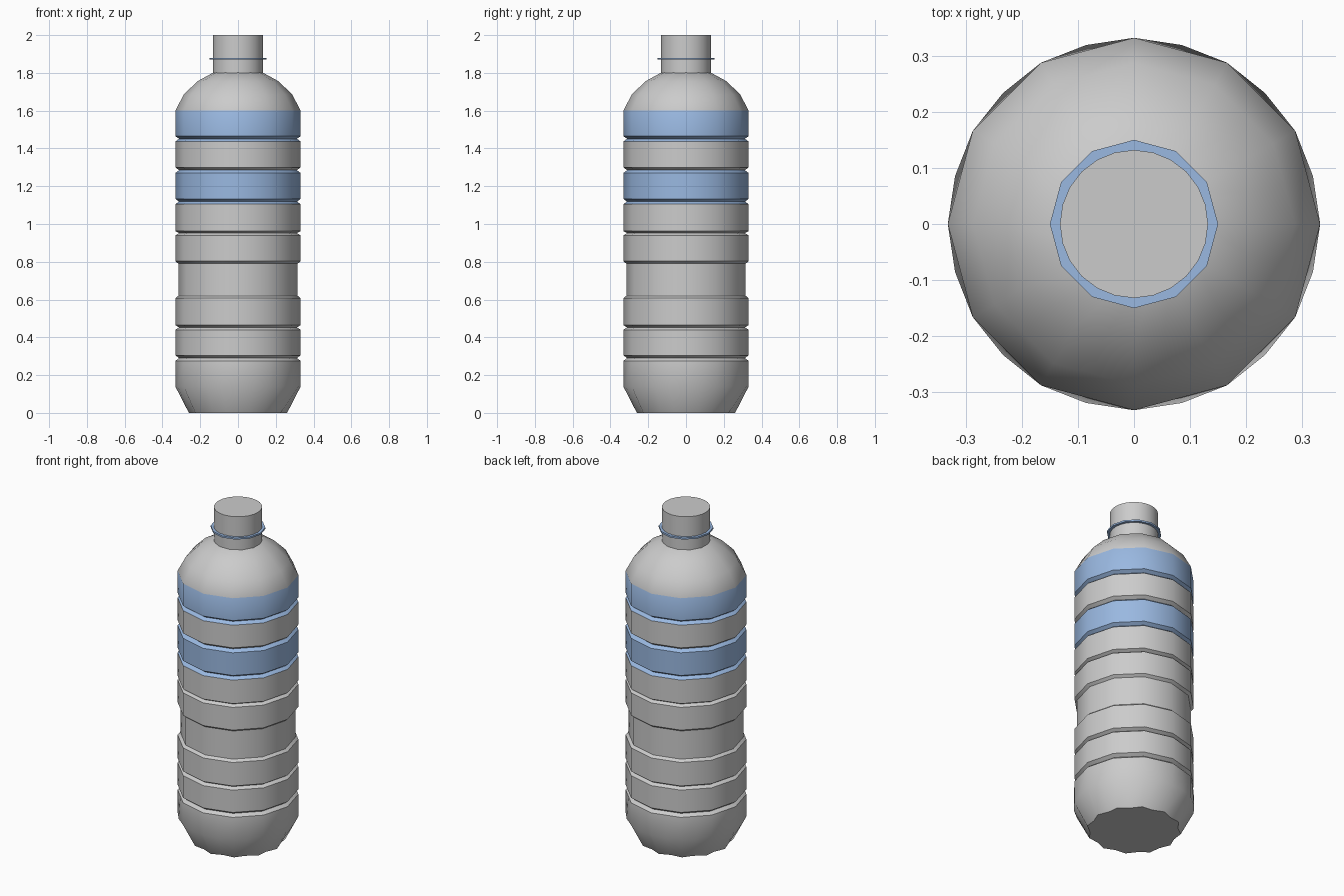
import bpy, bmesh
from math import cos, sin, pi, radians

if "Cube" in bpy.data.objects:
    bpy.data.objects.remove(bpy.data.objects["Cube"])

blue = bpy.data.materials.new("blue")
blue.diffuse_color = (0.32, 0.48, 0.75, 1)
blue.use_nodes = True
blue.node_tree.nodes["Principled BSDF"].inputs["Base Color"].default_value = blue.diffuse_color
grey = bpy.data.materials.new("grey")
grey.diffuse_color = (0.8, 0.8, 0.8, 1)
grey.use_nodes = True
grey.node_tree.nodes["Principled BSDF"].inputs["Base Color"].default_value = grey.diffuse_color

FLAT = cos(pi / 12)  # in-between points lie on the edges of a 12-gon


def lathe(name, rings, mats, blue_ranges=(), angle=40):
    """rings: (radius, z, factor for the in-between columns), bottom to top."""
    bm = bmesh.new()
    loops = []
    for r, z, k in rings:
        loop = []
        for i in range(24):
            rad = r * (k if i % 2 else 1)
            a = i * pi / 12
            loop.append(bm.verts.new((rad * cos(a), rad * sin(a), z)))
        loops.append(loop)
    for lo, hi in zip(loops, loops[1:]):
        zm = (lo[0].co.z + hi[0].co.z) / 2
        for i in range(24):
            j = (i + 1) % 24
            f = bm.faces.new((lo[i], lo[j], hi[j], hi[i]))
            f.material_index = int(any(a < zm < b for a, b in blue_ranges))
    bm.faces.new(loops[0][::-1])
    bm.faces.new(loops[-1])
    me = bpy.data.meshes.new(name)
    bm.to_mesh(me)
    bm.free()
    ob = bpy.data.objects.new(name, me)
    bpy.context.collection.objects.link(ob)
    for m in mats:
        me.materials.append(m)
    bpy.ops.object.select_all(action='DESELECT')
    ob.select_set(True)
    bpy.context.view_layer.objects.active = ob
    bpy.ops.object.shade_smooth_by_angle(angle=radians(angle))
    return ob


R, WAIST, GROOVE = 0.332, 0.316, 0.312

# Body: scalloped foot, grooved bands, narrow waist, domed shoulder
rings = [(0.26, 0, 0.93), (R, 0.14, 0.995), (R, 0.275, FLAT)]


def groove(z):
    rings.extend([(GROOVE, z, FLAT), (R, z + 0.015, FLAT)])


bands = [(0.275, 0.305), (0.44, 0.465), (0.605, None), (0.94, 0.963),
         (1.105, 1.133), (1.27, 1.3), (1.437, 1.465)]
rings[-1] = (R, 0.275, FLAT)
for lo, hi in bands:
    if hi is None:  # waist between the two band groups
        rings += [(R, 0.607, FLAT), (WAIST, 0.62, FLAT),
                  (WAIST, 0.79, FLAT), (R, 0.803, FLAT)]
    else:
        if rings[-1][1] != lo:
            rings.append((R, lo, FLAT))
        rings += [(GROOVE, (lo + hi) / 2, FLAT), (R, hi, FLAT)]
rings += [(R, 1.6, FLAT), (0.287, 1.685, FLAT), (0.216, 1.755, FLAT), (0.125, 1.805, FLAT)]
lathe("bottle_body", rings, (grey, blue), [(1.105, 1.285), (1.437, 1.6)])

# Neck with closed top
lathe("neck", [(0.132, 1.79, 1), (0.132, 2.0, 1)], (grey,))

# Thin twelve-sided neck ring
lathe("neck_ring", [(0.15, 1.87, FLAT), (0.15, 1.88, FLAT)], (blue,))
